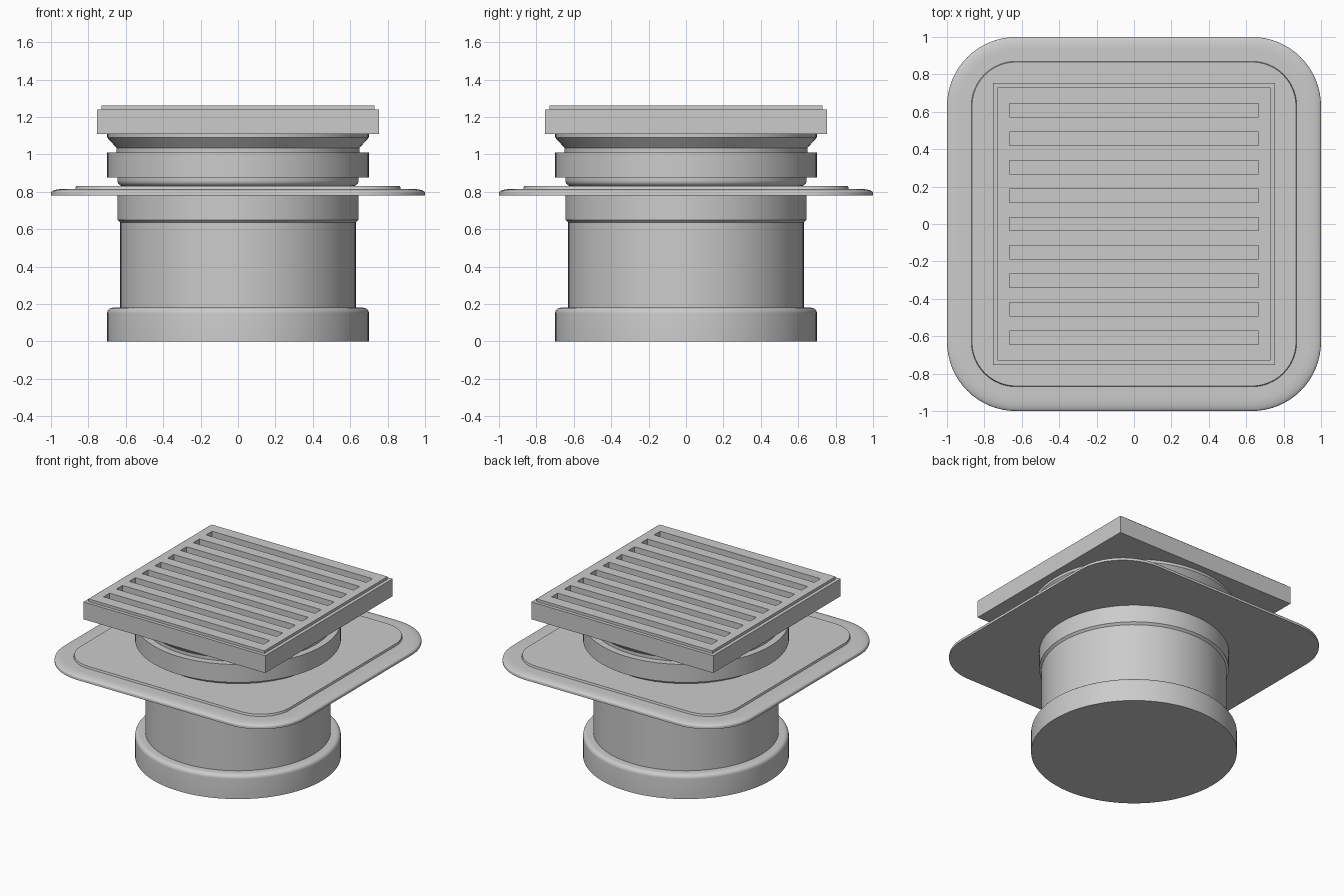
import bpy, bmesh, math

if "Cube" in bpy.data.objects:
    bpy.data.objects.remove(bpy.data.objects["Cube"])


def finish(name, bm, smooth=True):
    bmesh.ops.remove_doubles(bm, verts=bm.verts, dist=1e-5)
    bmesh.ops.recalc_face_normals(bm, faces=bm.faces)
    me = bpy.data.meshes.new(name)
    bm.to_mesh(me)
    bm.free()
    ob = bpy.data.objects.new(name, me)
    bpy.context.collection.objects.link(ob)
    if smooth:
        bpy.ops.object.select_all(action='DESELECT')
        ob.select_set(True)
        bpy.context.view_layer.objects.active = ob
        bpy.ops.object.shade_smooth_by_angle(angle=math.radians(30))
    return ob


def loft(name, rings):
    """Skin a stack of closed rings and cap both ends."""
    bm = bmesh.new()
    loops = [[bm.verts.new(p) for p in ring] for ring in rings]
    n = len(loops[0])
    for a, b in zip(loops, loops[1:]):
        for i in range(n):
            j = (i + 1) % n
            bm.faces.new((a[i], a[j], b[j], b[i]))
    bm.faces.new(loops[0][::-1])
    bm.faces.new(loops[-1])
    return finish(name, bm)


def circle(r, z, n=96):
    return [(r * math.cos(2 * math.pi * i / n), r * math.sin(2 * math.pi * i / n), z)
            for i in range(n)]


def rounded_square(half, radius, z, steps=16):
    pts = []
    for k in range(4):
        mid = math.pi / 4 + k * math.pi / 2
        cx = math.copysign(half - radius, math.cos(mid))
        cy = math.copysign(half - radius, math.sin(mid))
        for s in range(steps + 1):
            a = k * math.pi / 2 + s * math.pi / 2 / steps
            pts.append((cx + radius * math.cos(a), cy + radius * math.sin(a), z))
    return pts


def lathe(name, profile):
    return loft(name, [circle(r, z) for r, z in profile])


def fillet(r, z, size, start, end, steps=6):
    """Arc of profile points about the centre (r, z), angles in degrees."""
    angles = [math.radians(start + (end - start) * i / steps) for i in range(steps + 1)]
    return [(r + size * math.cos(a), z + size * math.sin(a)) for a in angles]


def boxes(name, specs):
    """One mesh made of boxes given as (centre, size)."""
    bm = bmesh.new()
    for c, s in specs:
        vs = bmesh.ops.create_cube(bm, size=1)['verts']
        bmesh.ops.scale(bm, vec=s, verts=vs)
        bmesh.ops.translate(bm, vec=c, verts=vs)
    return finish(name, bm, smooth=False)


# Outlet pipe: wide socket, straight pipe and slightly wider collar
lathe("outlet_pipe", [(0.70, 0)] + fillet(0.67, 0.15, 0.03, 0, 90)
      + [(0.63, 0.18), (0.63, 0.635), (0.645, 0.65), (0.645, 0.80)])

# Square mounting flange with a rolled rim and a raised inner plate
rim = [(1.0, 0.78), (1.0, 0.795)]
rim += [(0.93 + 0.07 * math.cos(a), 0.795 + 0.02 * math.sin(a))
        for a in [math.pi / 2 * i / 8 for i in range(1, 9)]]
rim += [(0.87, 0.815), (0.866, 0.83)]
loft("mounting_flange", [rounded_square(h, h - 0.63, z) for h, z in rim])

# Riser neck: rounded foot, locking ring and flared head
lathe("riser_neck", [(0.615, 0.82)] + fillet(0.615, 0.86, 0.03, -90, 0)
      + [(0.645, 0.875), (0.70, 0.875), (0.70, 1.01), (0.65, 1.01),
         (0.65, 1.035), (0.70, 1.09), (0.70, 1.11)])

# Square frame
boxes("square_frame", [((0, 0, 1.175), (1.51, 1.51, 0.13))])

# Grate plate with nine slots, stood just proud of the frame
grate = boxes("slotted_grate", [((0, 0, 1.25), (1.46, 1.46, 0.02))])
slots = boxes("slot_cutter", [((0, 0.152 * i, 1.25), (1.33, 0.072, 0.07))
                              for i in range(-4, 5)])
slots.hide_render = True
slots.hide_set(True)
for ob in (grate, bpy.data.objects["square_frame"]):
    mod = ob.modifiers.new("slots", 'BOOLEAN')
    mod.operation = 'DIFFERENCE'
    mod.solver = 'EXACT'
    mod.object = slots
